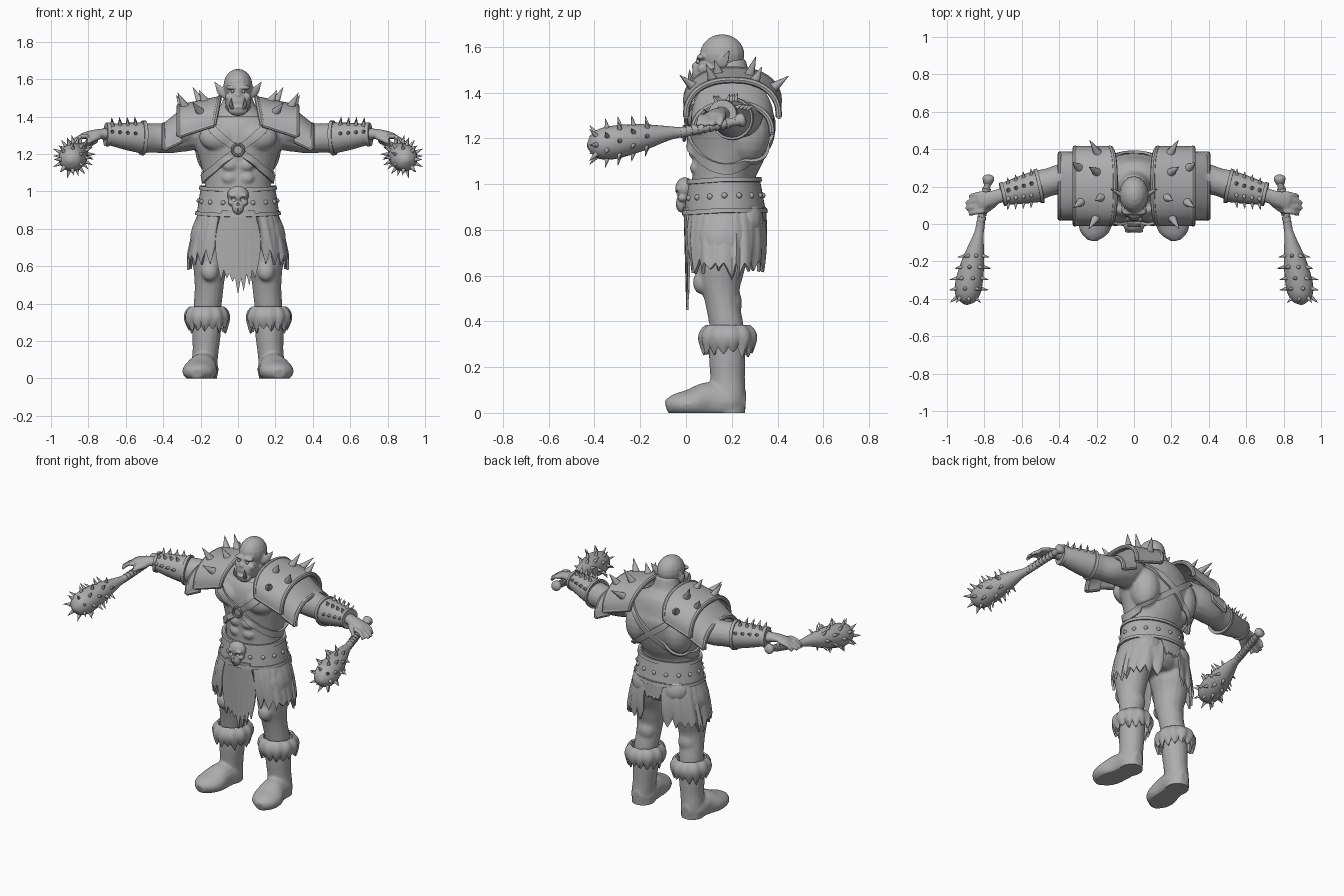
import bpy, bmesh, math
from mathutils import Vector, Matrix

if "Cube" in bpy.data.objects:
    bpy.data.objects.remove(bpy.data.objects["Cube"])

stone = bpy.data.materials.new("plain_grey")
stone.diffuse_color = (0.42, 0.42, 0.42, 1)
stone.use_nodes = True
stone.node_tree.nodes["Principled BSDF"].inputs["Base Color"].default_value = stone.diffuse_color
X, Y, Z = Vector((1, 0, 0)), Vector((0, 1, 0)), Vector((0, 0, 1))

def make(name, build, mirror=False, solid=0, voxel=0, wrap=None, cut=None, floor=False, angle=40):
    """Build a mesh, apply its modifiers and shade it."""
    bm = bmesh.new()
    build(bm)
    bmesh.ops.recalc_face_normals(bm, faces=bm.faces)
    me = bpy.data.meshes.new(name)
    bm.to_mesh(me)
    bm.free()
    ob = bpy.data.objects.new(name, me)
    bpy.context.scene.collection.objects.link(ob)
    def add(kind, **settings):
        m = ob.modifiers.new(kind.lower(), kind)
        for key, val in settings.items():
            setattr(m, key, val)
    if wrap:
        add('SHRINKWRAP', target=wrap, offset=.01, wrap_mode='ABOVE_SURFACE')
    if solid:
        add('SOLIDIFY', thickness=solid, offset=0)
    if mirror:
        add('MIRROR', use_mirror_merge=False)
    if voxel:
        add('REMESH', mode='VOXEL', voxel_size=voxel)
        add('SMOOTH', factor=.5, iterations=3)
    if cut:
        add('BOOLEAN', operation='DIFFERENCE', object=cut)
    new = bpy.data.meshes.new_from_object(ob.evaluated_get(bpy.context.evaluated_depsgraph_get()))
    ob.modifiers.clear()
    ob.data = new
    if floor:
        for v in new.vertices:
            v.co.z = max(v.co.z, 0)
    new.materials.clear()
    new.materials.append(stone)
    new.shade_smooth()
    new.set_sharp_from_angle(angle=math.radians(angle))
    return ob

def tube(bm, pts, ref=Z, n=16, k=4):
    """Loft ellipses along (x, y, z, width, height) points."""
    P = [Vector(p if len(p) == 5 else (*p, p[3])) for p in pts]
    P = [P[0] * 2 - P[1]] + P + [P[-1] * 2 - P[-2]]
    path, rings = [], []
    for i in range(1, len(P) - 2):
        a, b, c, d = P[i - 1:i + 3]
        for t in (j / k for j in range(k)):
            path.append(0.5 * (2 * b + (c - a) * t + (2 * a - 5 * b + 4 * c - d) * t * t
                               + (3 * b - a - 3 * c + d) * t ** 3))
    path.append(P[-2])
    for i, p in enumerate(path):
        q, r = path[max(i - 1, 0)], path[min(i + 1, len(path) - 1)]
        T = (Vector(r[:3]) - Vector(q[:3])).normalized()
        u = T.cross(ref).normalized()
        w = u.cross(T)
        rings.append([bm.verts.new(Vector(p[:3]) + u * p[3] * math.cos(math.tau * j / n)
                                   + w * p[4] * math.sin(math.tau * j / n)) for j in range(n)])
    for a, b in zip(rings, rings[1:]):
        for j in range(n):
            bm.faces.new((a[j], a[(j + 1) % n], b[(j + 1) % n], b[j]))
    bm.faces.new(rings[0][::-1])
    bm.faces.new(rings[-1])

def sheet(bm, fn, nu, nv, closed=False):
    """Grid surface from fn(u, v)."""
    cols = [[bm.verts.new(fn(i / nu, j / nv)) for j in range(nv + 1)] for i in range(nu + (not closed))]
    for i in range(nu):
        a, b = cols[i], cols[(i + 1) % len(cols)]
        for j in range(nv):
            bm.faces.new((a[j], b[j], b[j + 1], a[j + 1]))

def balls(bm, *items):
    for c, r in items:
        r = r if isinstance(r, tuple) else (r, r, r)
        bmesh.ops.create_uvsphere(bm, u_segments=16, v_segments=10, radius=1,
                                  matrix=Matrix.Translation(c) @ Matrix.Diagonal((*r, 1)))

def spike(bm, base, d, length, r):
    d = Vector(d).normalized()
    m = Matrix.Translation(Vector(base) + d * length * 0.4) @ d.to_track_quat('Z', 'Y').to_matrix().to_4x4()
    bmesh.ops.create_cone(bm, cap_ends=True, segments=10, radius1=r, radius2=0.001, depth=length, matrix=m)

def jag(u, n, amp):
    """Torn edge with uneven teeth."""
    h = abs(math.sin((int(u * n + 1e-6) % n + n) * 12.99) * 437.6) % 1
    return amp * (0.3 + 0.7 * h) * (1 - abs(2 * ((u * n) % 1) - 1))

def squarish(a, p=2.3):
    c, s = math.cos(a), math.sin(a)
    return math.copysign(abs(c) ** (2 / p), c), math.copysign(abs(s) ** (2 / p), s)

# Torso, arms, hands and legs fused into one skin
def body(bm):
    tube(bm, [(0, .18, .74, .1, .1), (0, .18, .8, .19, .15), (0, .175, .9, .195, .155), (0, .165, 1.03, .175, .138),
              (0, .185, 1.15, .2, .165), (0, .195, 1.25, .23, .18), (0, .2, 1.33, .235, .175),
              (0, .21, 1.4, .19, .14), (0, .2, 1.45, .1, .09), (0, .19, 1.54, .065, .07)], Y, 32)
    balls(bm, ((.1, .065, 1.29), (.11, .06, .075)), ((.14, .27, 1.23), (.09, .1, .14)),
          ((.045, .042, 1.07), (.04, .025, .03)), ((.045, .036, 1.14), (.04, .025, .032)),
          ((.28, .225, 1.33), (.1, .11, .09)), ((.38, .24, 1.31), (.075, .065, .06)),
          ((.15, .065, .57), (.045, .035, .05)), ((.15, .2, .48), (.06, .045, .07)), ((.1, .26, .84), (.1, .08, .09)))
    tube(bm, [(.2, .22, 1.33, .1, .1), (.3, .24, 1.31, .1, .1), (.38, .24, 1.285, .085, .083),
              (.45, .225, 1.285, .075, .078), (.52, .205, 1.285, .08, .078), (.6, .18, 1.295, .065, .062),
              (.7, .155, 1.305, .04, .035), (.77, .135, 1.308, .042, .022), (.83, .12, 1.295, .048, .018)])
    for i in range(4):
        y, s = .165 - .032 * i, .02 * (i in (1, 2))
        tube(bm, [(.8, y, 1.3, .014), (.85, y - .008, 1.287, .0135), (.88 + s, y - .018, 1.255, .011)], Z, 8)
    tube(bm, [(.74, .11, 1.295, .018), (.78, .08, 1.275, .016), (.81, .05, 1.255, .011)], Z, 8)
    tube(bm, [(.12, .18, .88, .09, .12), (.14, .165, .76, .115, .135), (.15, .155, .66, .1, .11),
              (.15, .15, .58, .088, .095), (.153, .155, .52, .08, .08), (.157, .165, .45, .076, .074),
              (.165, .18, .36, .073, .074), (.17, .18, .28, .07, .07)], Y)
skin = make("body", body, mirror=True, voxel=.009, angle=180)

# Head with heavy brow, jaw, pointed ears and tusks
def head(bm):
    balls(bm, ((0, .158, 1.565), (.078, .098, .09)), ((0, .1, 1.48), (.068, .075, .07)),
          ((0, .058, 1.435), (.054, .036, .032)), ((.03, .066, 1.555), (.036, .02, .013)),
          ((0, .048, 1.515), (.021, .024, .018)), ((0, .06, 1.535), (.012, .018, .03)),
          ((.046, .072, 1.505), (.024, .024, .024)), ((0, .034, 1.45), (.038, .018, .01)),
          ((0, .045, 1.478), (.034, .02, .009)), ((0, .17, 1.46), (.075, .09, .08)))
    tube(bm, [(.06, .15, 1.515, .014, .024), (.09, .168, 1.535, .012, .026), (.125, .19, 1.585, .004, .004)], Z, 10)
make("head", head, mirror=True, voxel=.006, angle=180)
make("eyes", lambda bm: balls(bm, ((.03, .052, 1.535), .009)), mirror=True)
make("tusks", lambda bm: tube(bm, [(.03, .03, 1.445, .011), (.038, .018, 1.465, .01), (.036, .016, 1.5, .001)], Y, 8),
     mirror=True)

# Boots with flat soles and ragged fur cuffs
def boot(bm):
    tube(bm, [(.165, .18, .36, .075, .078), (.168, .18, .25, .077, .08), (.173, .182, .15, .07, .076),
              (.18, .185, .07, .07, .076), (.18, .185, -.02, .07, .074)], Y)
    tube(bm, [(.178, .26, .04, .03, .05), (.18, .2, .045, .075, .07), (.19, .1, .05, .08, .085),
              (.205, .02, .04, .093, .065), (.217, -.045, .035, .075, .048), (.222, -.085, .025, .03, .03)])
def cuff(u, v):
    a = math.tau * u
    r = .068 + .047 * math.sin(math.pi * (.06 + .8 * v)) ** .6 + .004 * math.sin(a * 11)
    return (.166 + r * math.cos(a), .184 + (r + .006) * math.sin(a), .38 - .09 * v - jag(u, 15, .055) * v ** 3)
make("boots", boot, mirror=True, voxel=.009, floor=True, angle=60)
make("fur_cuffs", lambda bm: sheet(bm, cuff, 60, 8, True), mirror=True, solid=.012)

# Torn side pelts, front loincloth and short back flap
def pelt(u, v):
    c, s = squarish(math.radians(-66 + 144 * u))
    end = .655 + .05 * max(0, 1 - u * 3.5) + .03 * max(0, u * 3 - 2) - jag(u, 11, .085)
    return ((.185 + .082 * v ** .6) * c,
            .172 + (.155 + .02 * math.sin(math.pi * v * .8)) * s + .006 * math.sin(u * 40) * v, .91 + (end - .91) * v)
def loin(u, v):
    x = (2 * u - 1) * (.085 + .035 * math.sin(math.pi * v * .8))
    return (x, -.006 + .012 * v + 1.3 * x * x * (1 - .6 * v), .9 - v * (.3 + .07 * (1 - abs(2 * u - 1)) + jag(u, 7, .085)))
def flap(u, v):
    x = (2 * u - 1) * (.08 - .03 * v)
    return (x, .345 - 1.5 * x * x + .005 * v, .9 - v * (.1 + jag(u, 4, .03)))
make("side_pelts", lambda bm: sheet(bm, pelt, 66, 8), mirror=True, solid=.014)
make("loincloth", lambda bm: sheet(bm, loin, 28, 8), solid=.01)
make("back_flap", lambda bm: sheet(bm, flap, 16, 4), solid=.01)

# Studded belt with raised rims
def belt_at(a, z, off=0):
    t = (z - .88) / .14
    return Vector(((.213 - .022 * t + off) * math.cos(a), .17 - .004 * t + (.171 - .022 * t + off) * math.sin(a),
                   z - .012 * max(0, -math.sin(a))))
for name, z, tall, off in (("belt", .88, .145, 0), ("belt_lower_rim", .875, .02, .008), ("belt_upper_rim", 1.01, .02, .008)):
    make(name, lambda bm: sheet(bm, lambda u, v: belt_at(math.tau * u, z + tall * v, off), 48, 2, True), solid=.016)
make("belt_studs", lambda bm: balls(bm, *[(belt_at(i * math.pi / 8, .95, .006), .013) for i in range(16) if i != 12]))

# Skull buckle with hollow sockets
def skull(bm):
    balls(bm, ((0, -.005, .98), (.058, .042, .05)), ((0, -.02, .915), (.032, .025, .04)),
          ((.034, -.015, .94), (.02, .022, .018)), ((.026, -.038, .978), (.026, .01, .01)))
def sockets(bm):
    balls(bm, *[((x, -.046, z), (r, .02, r)) for x, z, r in ((-.024, .956, .015), (.024, .956, .015), (0, .932, .008))])
    balls(bm, *[((x, -.045, .895), (.003, .012, .016)) for x in (-.015, 0, .015)])
cutter = make("socket_cutter", sockets)
cutter.hide_render = True
make("skull_buckle", skull, mirror=True, voxel=.005, cut=cutter, angle=50)
bpy.data.objects.remove(cutter)

# Crossed harness straps with a centre ring
def strap(u, v):
    x = .215 * math.cos(math.tau * u)
    return (x, .19 + .19 * math.sin(math.tau * u), 1.2 + .75 * x + .045 * v)
make("harness_straps", lambda bm: sheet(bm, strap, 72, 3, True), mirror=True, solid=.014, wrap=skin)
ring = [(.03 * math.cos(i * math.pi / 8), -.008, 1.222 + .03 * math.sin(i * math.pi / 8), .008) for i in range(17)]
make("harness_ring", lambda bm: tube(bm, ring, Y, 8, 2))

# Two-layer shoulder guards with rims and spikes
def guard(x0, x1, top0, top1, low0, low1, ry):
    def fn(u, v):
        c, s = squarish(math.pi * u)
        low, top = low0 + (low1 - low0) * v, top0 + (top1 - top0) * v
        return Vector((x0 + (x1 - x0) * v + .03 * (1 - s) * (1 - v), .203 - ry * c, low + (top - low) * s))
    return fn
upper = guard(.1, .315, 1.5, 1.455, 1.355, 1.295, .203)
outer = guard(.27, .395, 1.455, 1.355, 1.27, 1.225, .172)
def rims(bm):
    for fn, v in ((upper, 0), (upper, 1), (outer, 1)):
        tube(bm, [(*fn(i / 16, v), .014) for i in range(17)], X, 8, 2)
    for fn, u in ((upper, 0), (upper, 1), (outer, 0), (outer, 1)):
        tube(bm, [(*fn(u, i / 4), .012) for i in range(5)], Y, 8, 2)
def guard_spikes(bm):
    for u, v, l in ((.2, .45, .1), (.38, .85, .1), (.42, .35, .08), (.6, .45, .11), (.64, .9, .09), (.82, .4, .11)):
        p = upper(u, v)
        spike(bm, p, (.12, (p.y - .203) * 1.1, .2 * math.sin(math.pi * u) + .04), l, .027)
make("upper_shoulder_guards", lambda bm: sheet(bm, upper, 32, 6), mirror=True, solid=.018)
make("outer_shoulder_guards", lambda bm: sheet(bm, outer, 32, 5), mirror=True, solid=.018)
make("shoulder_rims", rims, mirror=True)
make("shoulder_spikes", guard_spikes, mirror=True)

# Spiked bracers
def bracer(bm):
    tube(bm, [(.5, .205, 1.285, .087, .085), (.6, .182, 1.295, .075, .072), (.7, .16, 1.305, .058, .054)], Z, 24)
    for x, y, z, r in ((.5, .205, 1.285, .094), (.69, .162, 1.304, .065)):
        tube(bm, [(x, y, z, r), (x + .018, y - .004, z + .001, r - .002)], Z, 24, 1)
def bracer_spikes(bm):
    for i in range(4):
        for a in map(math.radians, (15, 60, 105, 150)):
            d = Vector((.1, -math.cos(a), math.sin(a)))
            spike(bm, Vector((.54 + .042 * i, .196 - .01 * i, 1.288 + .005 * i)) + d * (.079 - .0065 * i), d, .04, .012)
make("bracers", bracer, mirror=True)
make("bracer_spikes", bracer_spikes, mirror=True)

# Spiked clubs with wrapped grips
def club(bm):
    tube(bm, [(.776, .262, 1.284, .012), (.777, .25, 1.281, .03), (.781, .228, 1.277, .028), (.785, .205, 1.271, .018),
              (.82, 0, 1.23, .021), (.835, -.08, 1.222, .032), (.86, -.2, 1.203, .06), (.885, -.33, 1.18, .073),
              (.895, -.4, 1.17, .055), (.9, -.43, 1.166, .012)], Z, 20)
    for y in (.19 - .025 * i for i in range(9)):
        x, z = .82 - .17 * y, 1.23 + .2 * y
        tube(bm, [(x, y, z, .023), (x + .003, y - .016, z - .003, .024)], Z, 12, 1)
def club_spikes(bm):
    for i, (y, r) in enumerate(((-.17, .05), (-.23, .063), (-.29, .069), (-.345, .07), (-.395, .055))):
        for a in (math.tau * (j + .5 * (i % 2)) / 7 for j in range(7)):
            d = Vector((math.cos(a), -.2 - .6 * (i == 4), math.sin(a)))
            spike(bm, Vector((.822 - .19 * y + d.x * r, y, 1.238 + .17 * y + d.z * r)), d, .046, .012)
make("clubs", club, mirror=True)
make("club_spikes", club_spikes, mirror=True)
